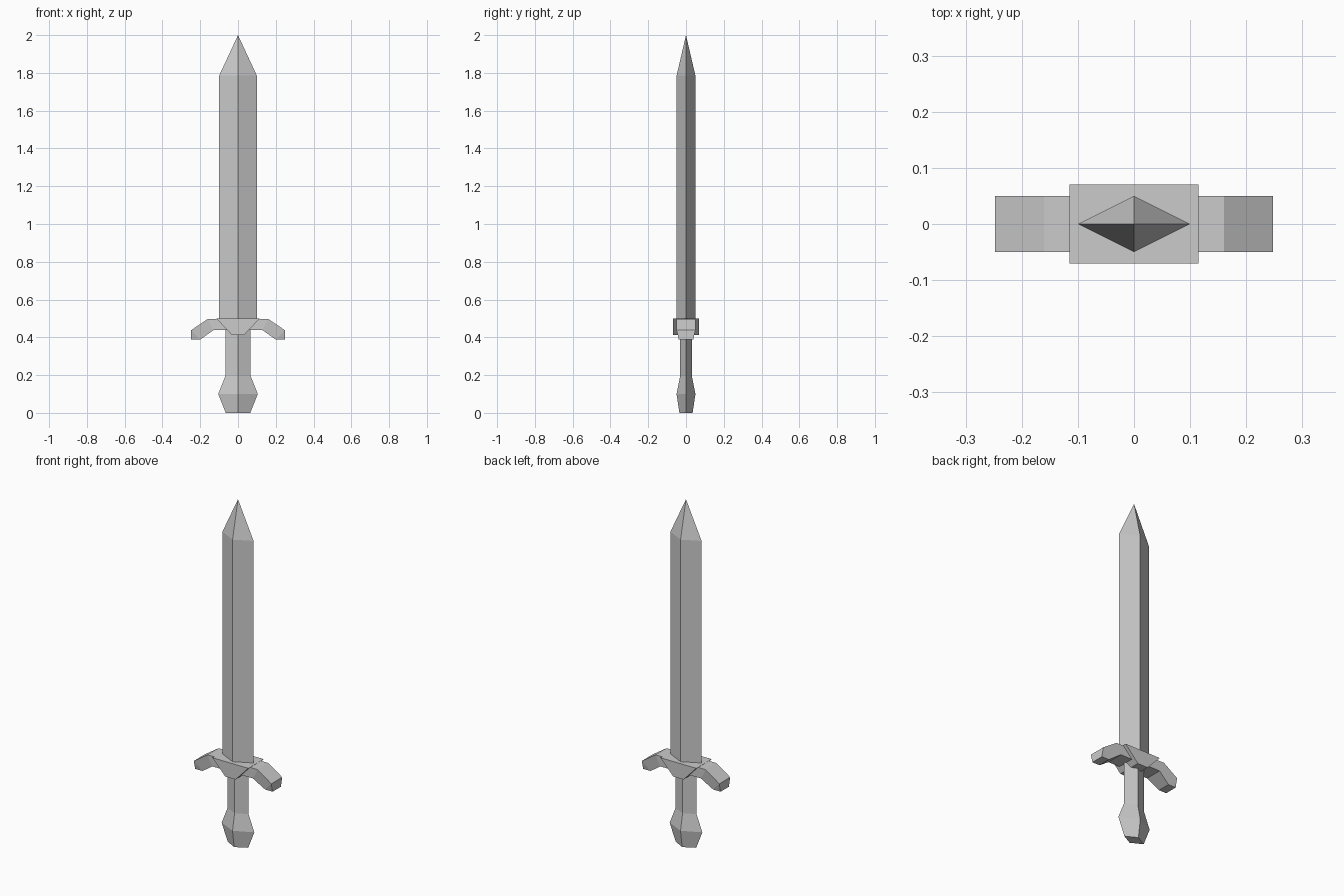
import bpy, bmesh

if "Cube" in bpy.data.objects:
    bpy.data.objects.remove(bpy.data.objects["Cube"])


def finish(name, bm):
    bmesh.ops.recalc_face_normals(bm, faces=bm.faces)
    mesh = bpy.data.meshes.new(name)
    bm.to_mesh(mesh)
    bm.free()
    obj = bpy.data.objects.new(name, mesh)
    bpy.context.collection.objects.link(obj)
    return obj


def loft(name, rings):
    """Bridge rings of equal point count and cap both ends."""
    bm = bmesh.new()
    loops = [[bm.verts.new(p) for p in ring] for ring in rings]
    n = len(loops[0])
    for a, b in zip(loops, loops[1:]):
        for i in range(n):
            j = (i + 1) % n
            bm.faces.new((a[i], a[j], b[j], b[i]))
    bm.faces.new(loops[0])
    bm.faces.new(loops[-1])
    bmesh.ops.remove_doubles(bm, verts=bm.verts, dist=1e-4)
    return finish(name, bm)


def diamond(z, rx, ry):
    return [(rx, 0, z), (0, ry, z), (-rx, 0, z), (0, -ry, z)]


# Blade: diamond section drawn to a point
blade = loft("blade", [diamond(0.47, 0.1, 0.05), diamond(1.785, 0.1, 0.05),
                       diamond(1.995, 0.0023, 0.0012)])
for v in blade.data.vertices:
    if v.co.z > 1.9:
        v.co = (0, 0, 2.0)
bm = bmesh.new()
bm.from_mesh(blade.data)
bmesh.ops.remove_doubles(bm, verts=bm.verts, dist=1e-4)
bmesh.ops.recalc_face_normals(bm, faces=bm.faces)
bm.to_mesh(blade.data)
bm.free()

# Grip with flared pommel
loft("grip_and_pommel", [diamond(0, 0.065, 0.035), diamond(0.1, 0.105, 0.05),
                         diamond(0.195, 0.067, 0.031), diamond(0.45, 0.067, 0.031)])

# Guard centre: wedge narrowing downwards
wedge = [(-0.115, 0.5), (0.115, 0.5), (0.033, 0.413), (-0.033, 0.413)]
loft("guard_centre", [[(x, y, z) for x, z in wedge] for y in (-0.07, 0.07)])

# Guard arms: drooping bar sections from the centre out, mirrored.
# Each section: top x, top z, bottom x, bottom z, bottom half-width
sections = [(0.02, 0.497, 0.02, 0.438, 0.05),
            (0.16, 0.497, 0.13, 0.438, 0.05),
            (0.248, 0.438, 0.2, 0.388, 0.038),
            (0.248, 0.438, 0.248, 0.388, 0.038)]
arms = loft("guard_arms", [[(tx, -0.05, tz), (tx, 0.05, tz), (bx, w, bz), (bx, -w, bz)]
                           for tx, tz, bx, bz, w in sections])
arms.modifiers.new("mirror", 'MIRROR').use_mirror_merge = False
